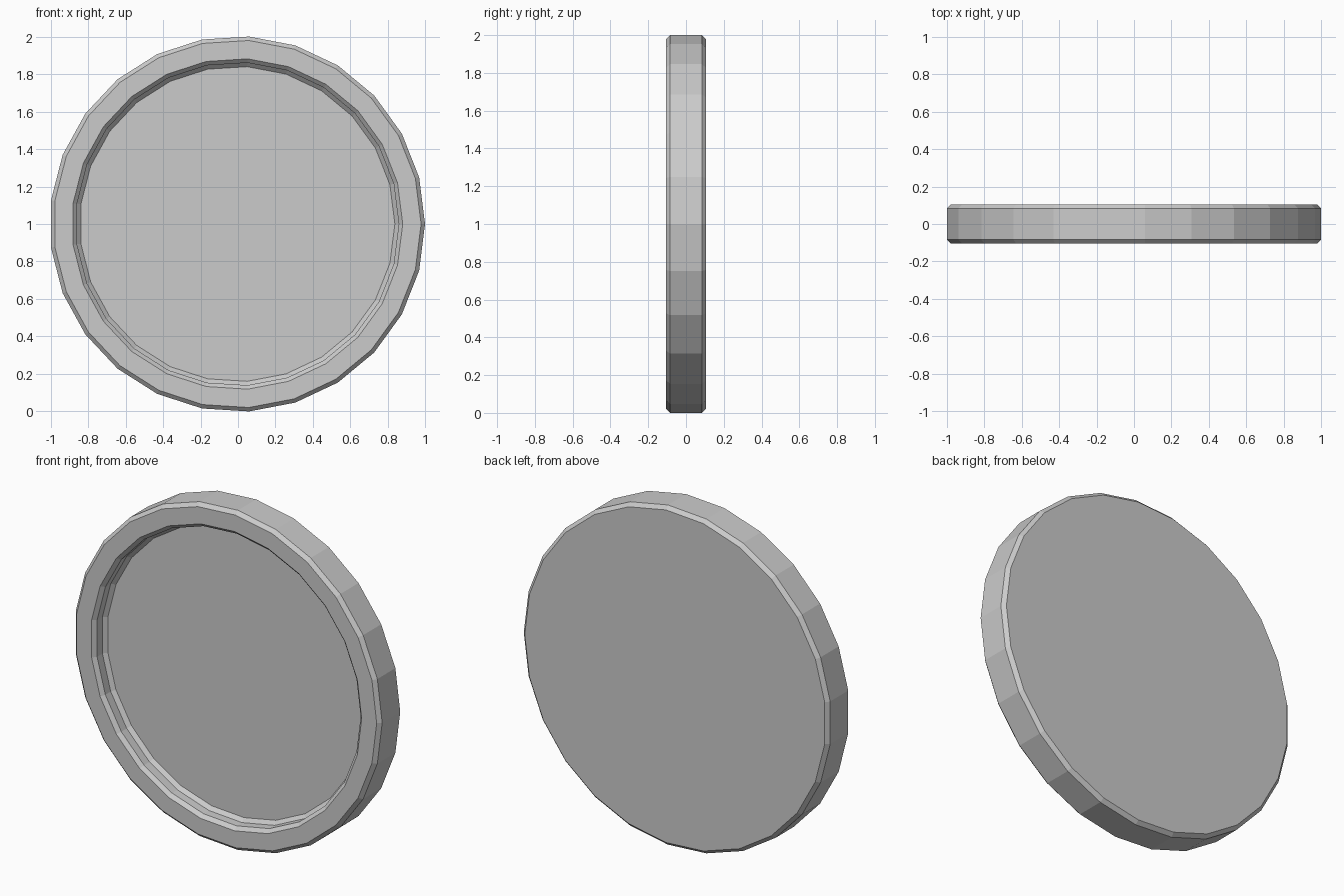
import bpy, bmesh, math

if "Cube" in bpy.data.objects:
    bpy.data.objects.remove(bpy.data.objects["Cube"])

SIDES = 25
B = 0.021   # chamfer width
H = 0.105   # half thickness
R = 1.002   # outer radius

# Half cross-section (radius, y): from the recessed front floor, over the rim, to the back
profile = [
    (0.841, -0.013), (0.862, -0.013 - B),   # chamfer at the recess floor
    (0.862, -H + B), (0.862 + B, -H),       # recess wall and inner rim chamfer
    (R - B, -H), (R, -H + B),               # rim face and outer chamfer
    (R, H - B), (R - B, H),                 # outer wall and back chamfer
]

# Dish: the profile swept round the y axis, with flat caps on floor and back
bm = bmesh.new()
rings = []
for r, y in profile:
    ring = []
    for k in range(SIDES):
        a = 2 * math.pi * k / SIDES
        ring.append(bm.verts.new((r * math.cos(a) - 0.004, y, 1 + r * math.sin(a))))
    rings.append(ring)
for lo, hi in zip(rings, rings[1:]):
    for k in range(SIDES):
        n = (k + 1) % SIDES
        bm.faces.new((lo[k], lo[n], hi[n], hi[k]))
bm.faces.new(rings[0])
bm.faces.new(rings[-1])
bmesh.ops.recalc_face_normals(bm, faces=bm.faces)

mesh = bpy.data.meshes.new("round_dish")
bm.to_mesh(mesh)
bm.free()
bpy.context.collection.objects.link(bpy.data.objects.new("round_dish", mesh))
